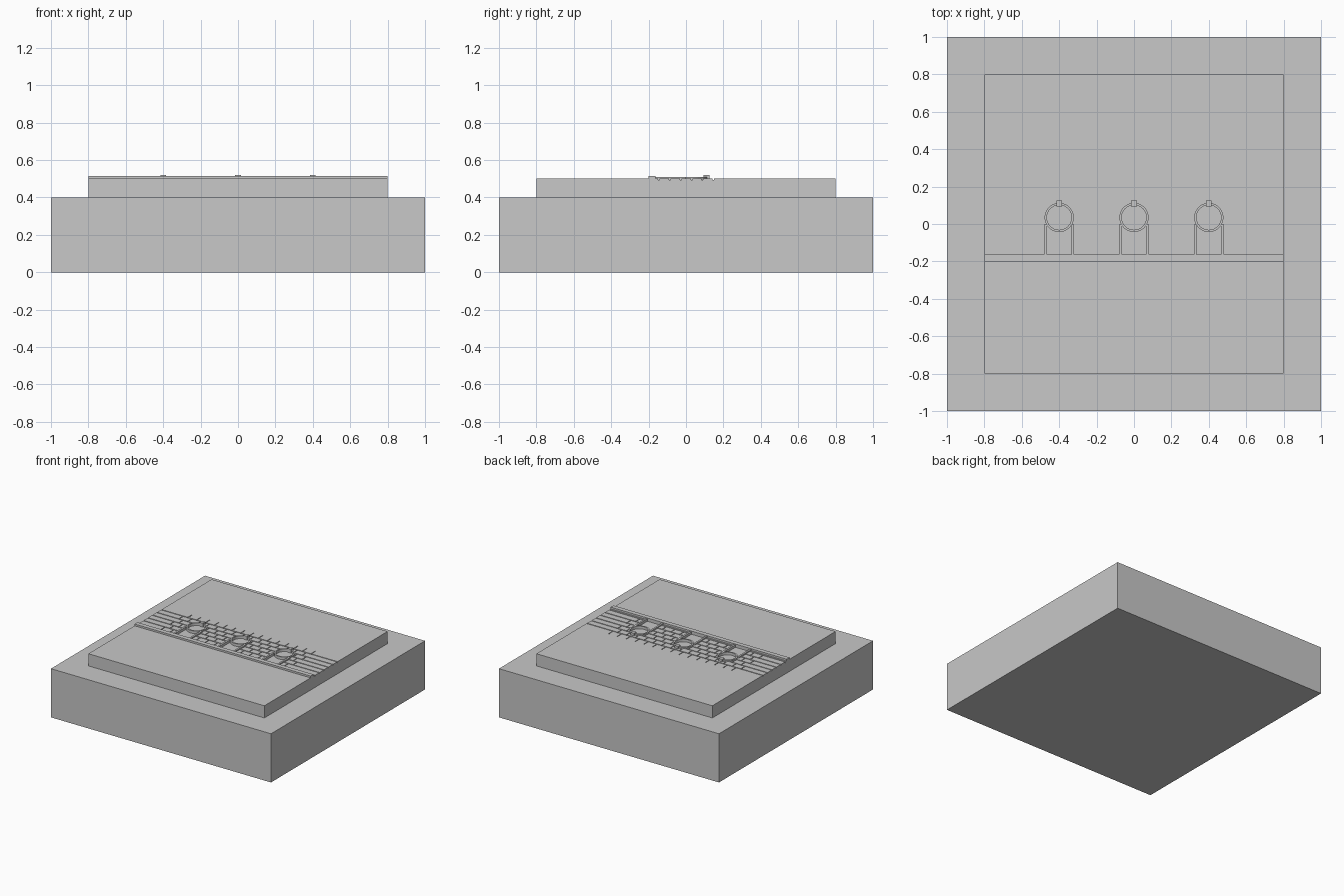
import bpy, bmesh, math
from mathutils import Matrix

if "Cube" in bpy.data.objects:
    bpy.data.objects.remove(bpy.data.objects["Cube"])

grey = bpy.data.materials.new("stone grey")
grey.diffuse_color = (0.58, 0.58, 0.58, 1)
grey.use_nodes = True
grey.node_tree.nodes["Principled BSDF"].inputs["Base Color"].default_value = grey.diffuse_color


def finish(name, bm, material=True):
    bmesh.ops.recalc_face_normals(bm, faces=bm.faces)
    mesh = bpy.data.meshes.new(name)
    bm.to_mesh(mesh)
    bm.free()
    obj = bpy.data.objects.new(name, mesh)
    bpy.context.collection.objects.link(obj)
    mesh.materials.append(grey)
    return obj


def add_box(bm, x0, x1, y0, y1, z0, z1):
    m = Matrix.Translation(((x0 + x1) / 2, (y0 + y1) / 2, (z0 + z1) / 2))
    m = m @ Matrix.Diagonal((x1 - x0, y1 - y0, z1 - z0, 1))
    bmesh.ops.create_cube(bm, size=1, matrix=m)


def box(name, *dims):
    bm = bmesh.new()
    add_box(bm, *dims)
    return finish(name, bm)


TOP = 0.5
WINDOWS = (-0.4, 0.0, 0.4)
ARCH_Y, R_OUT, R_IN = 0.035, 0.078, 0.066
ROWS = [-0.146 + 0.0585 * i for i in range(6)]

# Stepped block
box("base_block", -1, 1, -1, 1, 0, 0.4)
slab = box("upper_slab", -0.8, 0.8, -0.8, 0.8, 0.4, TOP)

# Mortar groove cutters: long courses, then staggered upright joints
courses = bmesh.new()
for y in ROWS:
    add_box(courses, -0.85, 0.85, y - 0.004, y + 0.004, TOP - 0.008, 0.55)
joints = bmesh.new()
for i, y in enumerate(ROWS):
    for k in range(15):
        x = -0.56 + 0.08 * k - (0.04 if i % 2 == 0 else 0)
        add_box(joints, x - 0.003, x + 0.003, y, y + 0.0585, TOP - 0.007, 0.55)

# Arched window recess cutters
recess = bmesh.new()
for x in WINDOWS:
    pts = [(x - R_IN, -0.163), (x + R_IN, -0.163)]
    pts += [(x + R_IN * math.cos(math.pi * i / 24),
             ARCH_Y + R_IN * math.sin(math.pi * i / 24)) for i in range(25)]
    face = recess.faces.new([recess.verts.new((px, py, TOP - 0.0115)) for px, py in pts])
    new = bmesh.ops.extrude_face_region(recess, geom=[face])["geom"]
    bmesh.ops.translate(recess, vec=(0, 0, 0.06),
                        verts=[v for v in new if isinstance(v, bmesh.types.BMVert)])

for name, bm in (("course_cutter", courses), ("joint_cutter", joints),
                 ("recess_cutter", recess)):
    cutter = finish(name, bm)
    cutter.hide_render = True
    cutter.hide_set(True)
    mod = slab.modifiers.new(name, 'BOOLEAN')
    mod.operation = 'DIFFERENCE'
    mod.solver = 'EXACT'
    mod.object = cutter

# Sill ledge running along the wall
box("sill_ledge", -0.8, 0.8, -0.2, -0.163, 0.49, 0.515)


# Window surrounds: flat ring, two jambs and a keystone
def ring(name, cx, cy, z0, z1, n=48):
    bm = bmesh.new()
    loops = []
    for r, z in ((R_IN, z0), (R_OUT, z0), (R_OUT, z1), (R_IN, z1)):
        loops.append([bm.verts.new((cx + r * math.cos(2 * math.pi * i / n),
                                    cy + r * math.sin(2 * math.pi * i / n), z))
                      for i in range(n)])
    for a in range(4):
        p, q = loops[a], loops[(a + 1) % 4]
        for i in range(n):
            j = (i + 1) % n
            bm.faces.new((p[i], p[j], q[j], q[i]))
    return finish(name, bm)


for x in WINDOWS:
    ring("window_ring", x, ARCH_Y, 0.487, 0.51)
    for s in (-1, 1):
        a, b = sorted((x + s * 0.065, x + s * 0.08))
        box("window_jamb", a, b, -0.163, -0.003, 0.487, 0.509)
    box("keystone", x - 0.015, x + 0.015, 0.093, 0.125, 0.487, 0.52)
